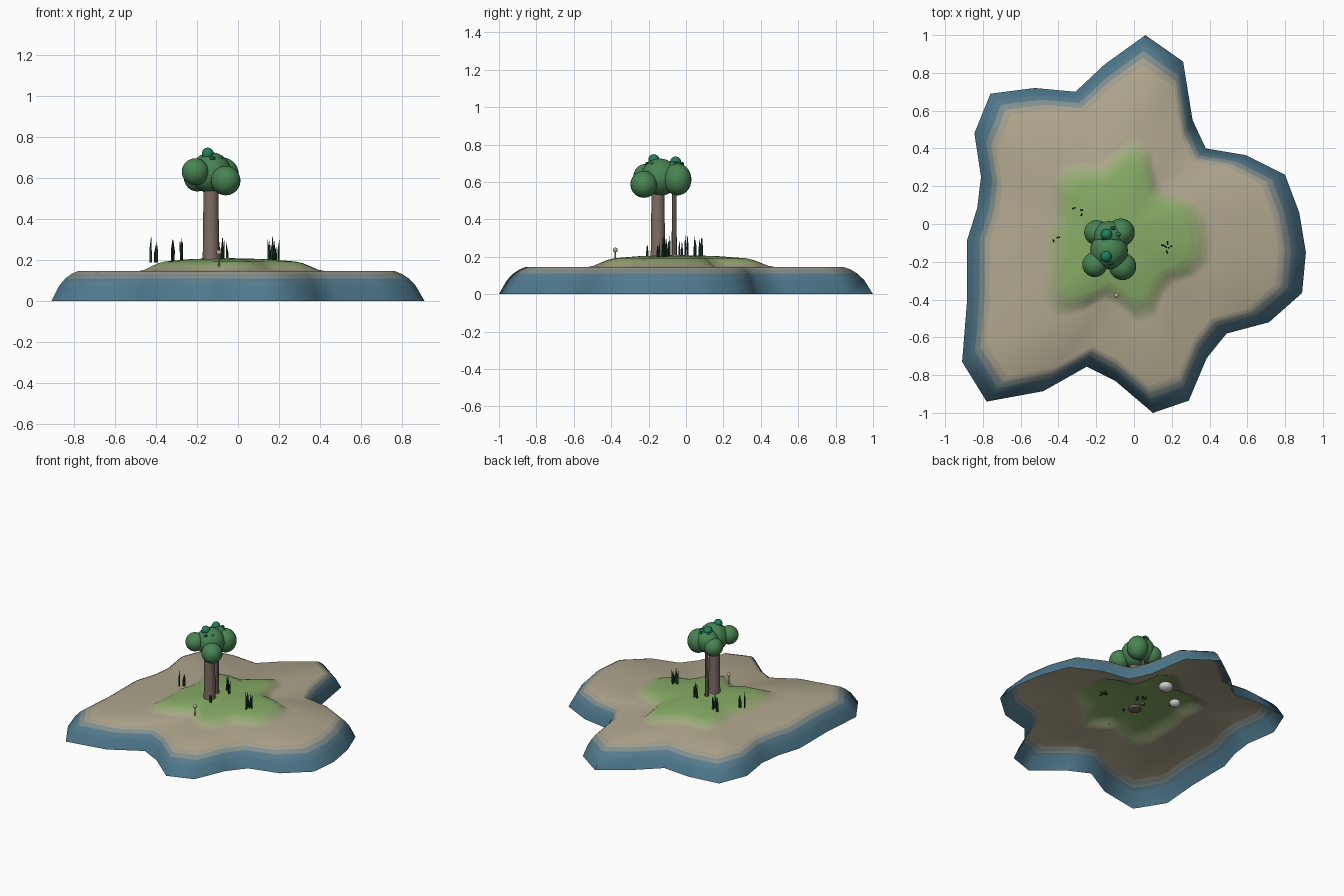
import bpy, bmesh, math, random
from mathutils import Vector

if "Cube" in bpy.data.objects:
    bpy.data.objects.remove(bpy.data.objects["Cube"])

random.seed(4)


def mat(name, rgb):
    m = bpy.data.materials.new(name)
    m.diffuse_color = (*rgb, 1)
    m.use_nodes = True
    m.node_tree.nodes["Principled BSDF"].inputs["Base Color"].default_value = m.diffuse_color
    return m


def finish(bm, name, mats, angle=40):
    me = bpy.data.meshes.new(name)
    bm.to_mesh(me)
    bm.free()
    for m in mats:
        me.materials.append(m)
    ob = bpy.data.objects.new(name, me)
    bpy.context.collection.objects.link(ob)
    bpy.ops.object.select_all(action='DESELECT')
    ob.select_set(True)
    bpy.context.view_layer.objects.active = ob
    bpy.ops.object.shade_smooth_by_angle(angle=math.radians(angle))
    return ob


def ball(name, loc, size, m, seg=18):
    bm = bmesh.new()
    bmesh.ops.create_uvsphere(bm, u_segments=seg, v_segments=seg * 2 // 3, radius=1)
    bmesh.ops.scale(bm, vec=size if isinstance(size, tuple) else (size,) * 3, verts=bm.verts)
    bmesh.ops.translate(bm, vec=loc, verts=bm.verts)
    return finish(bm, name, [m])


def tube(name, rings, m, seg=12, cap=True):
    """Stack of circles given as (x, y, z, radius)."""
    bm = bmesh.new()
    loops = [[bm.verts.new((x + r * math.cos(2 * math.pi * i / seg),
                            y + r * math.sin(2 * math.pi * i / seg), z))
              for i in range(seg)] for x, y, z, r in rings]
    for a, b in zip(loops, loops[1:]):
        for i in range(seg):
            j = (i + 1) % seg
            bm.faces.new((a[i], a[j], b[j], b[i]))
    if cap:
        bm.faces.new(loops[0][::-1])
        bm.faces.new(loops[-1])
    return finish(bm, name, [m])


# Colours
WATER, SAND, GRASS = (.075, .19, .27), (.44, .39, .27), (.24, .41, .13)
bark = mat("bark", (.21, .15, .125))
leaf = mat("leaf", (.065, .23, .085))
sprout = mat("sprout", (.015, .21, .11))
dark_leaf = mat("dark_leaf", (.008, .09, .05))
blade_mat = mat("blade", (.014, .055, .024))
cream = mat("cream", (.5, .42, .3))
stone = mat("stone", (.6, .6, .62))

# Island: shore outline shrunk towards its middle in rising rings, open underneath
OUTLINE = [(.06, 1.0), (.26, .86), (.31, .55), (.38, .40), (.59, .365), (.80, .26),
           (.875, .06), (.91, -.15), (.89, -.365), (.715, -.52), (.49, -.58),
           (.385, -.71), (.29, -.935), (.10, -1.0), (-.10, -.83), (-.25, -.755),
           (-.48, -.885), (-.78, -.94), (-.91, -.73), (-.885, -.42), (-.885, -.09),
           (-.83, .085), (-.81, .25), (-.845, .48), (-.76, .69), (-.525, .72),
           (-.31, .70), (-.155, .845)][::-1]
CX, CY = -.06, -.05
# (scale, height, blend colours, blend factor of the band above the ring)
RINGS = [(1.0, 0, WATER, SAND, 0), (.955, .075, WATER, SAND, .05),
         (.92, .11, WATER, SAND, .4), (.885, .132, WATER, SAND, .8),
         (.85, .145, SAND, GRASS, 0), (.50, .145, SAND, GRASS, .1),
         (.465, .152, SAND, GRASS, .35), (.43, .167, SAND, GRASS, .65),
         (.39, .183, SAND, GRASS, .9), (.35, .192, SAND, GRASS, 1),
         (.20, .204, SAND, GRASS, 1)]
bm = bmesh.new()
mats, prev = [], None
for k, (s, z, c0, c1, f) in enumerate(RINGS):
    ring = [bm.verts.new((CX + (x - CX) * s, CY + (y - CY) * s, z)) for x, y in OUTLINE]
    mats.append(mat("ground_%d" % k, Vector(c0).lerp(Vector(c1), f)))
    if prev:
        for i in range(len(ring)):
            j = (i + 1) % len(ring)
            bm.faces.new((prev[i], prev[j], ring[j], ring[i])).material_index = k - 1
    prev = ring
top = bm.verts.new((CX, CY, .209))
for i in range(len(prev)):
    bm.faces.new((prev[i], prev[(i + 1) % len(prev)], top)).material_index = len(RINGS) - 1
finish(bm, "island", mats, 60)

# Trunks: one thick, one thin behind it
tube("trunk_thick", [(-.132, -.15, .19, .044), (-.132, -.15, .24, .040),
                     (-.132, -.15, .40, .038), (-.132, -.15, .58, .036)], bark, 10)
tube("trunk_thin", [(-.13, -.063, .19, .015), (-.13, -.063, .35, .013),
                    (-.13, -.063, .58, .012)], bark, 8)

# Leafy crown
CROWN = [((-.132, -.14, .625), (.10, .10, .10)), ((-.06, -.225, .587), .072),
         ((-.208, -.215, .630), .066), ((-.07, -.045, .613), (.074, .074, .085)),
         ((-.198, -.045, .600), .066), ((-.13, -.06, .625), (.09, .075, .085))]
for n, (loc, size) in enumerate(CROWN):
    ball("crown_%d" % n, loc, size, leaf, 24)

# Sprouts and small dark leaves on top of the crown
for n, (x, y) in enumerate([(-.145, -.055), (-.148, -.172)]):
    ball("crown_bud_%d" % n, (x, y, .718 - .012 * (n == 0)), .030, sprout, 14)
    for k in range(5):
        a = k * 1.26 + n
        ball("crown_leaf_%d_%d" % (n, k),
             (x + .02 + .04 * math.cos(a), y + .035 * math.sin(a), .695),
             (.016, .012, .012), dark_leaf if k % 2 else sprout, 8)

# Grass tufts
TUFTS = [(-.42, -.085), (-.40, -.065), (-.32, .08), (-.28, .08), (-.285, .045),
         (.155, -.11), (.172, -.12), (.18, -.10), (.168, -.145), (.19, -.125),
         (-.07, .0), (-.05, -.03), (-.09, .015), (-.08, -.20)]
for n, (x, y) in enumerate(TUFTS):
    for k in range(2):
        bx, by = x + random.uniform(-.009, .009), y + random.uniform(-.009, .009)
        h = random.uniform(.07, .125)
        tube("grass_blade_%d_%d" % (n, k),
             [(bx, by, .188, .005), (bx, by, .19 + h * .5, .0055),
              (bx + random.uniform(-.006, .006), by, .19 + h, .0008)], blade_mat, 5)

# Little mushroom at the front edge of the grass
tube("mushroom_stem", [(-.093, -.378, .165, .004), (-.093, -.378, .235, .004)], cream, 6)
ball("mushroom_cap", (-.093, -.378, .236), .013, cream, 12)

# Stones sunk below the mound
ball("stone_large", (-.05, .28, .152), (.05, .05, .033), stone)
ball("stone_small", (-.25, .138, .160), (.038, .038, .028), stone)
